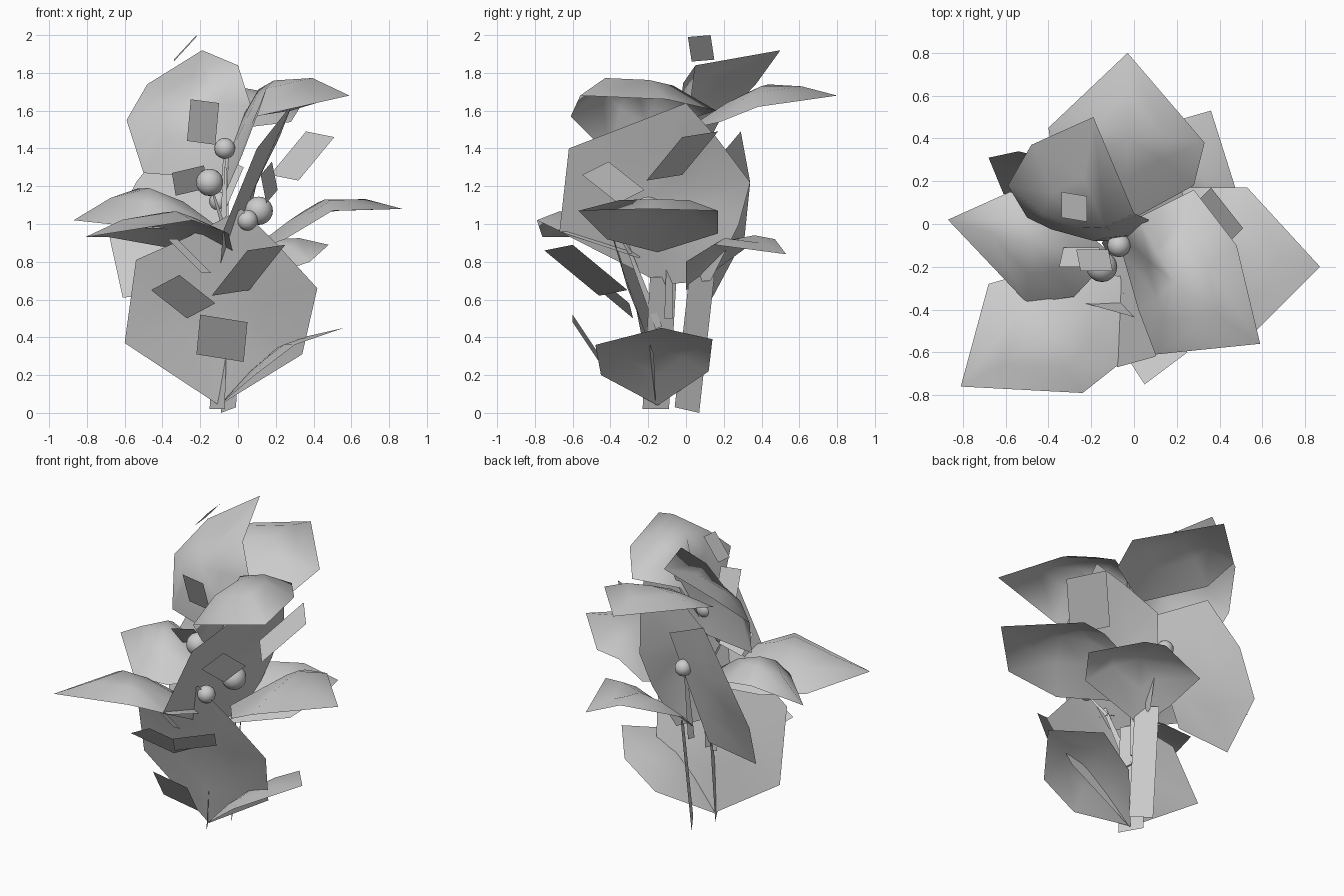
import bpy
import bmesh
from mathutils import Vector

old_cube = bpy.data.objects.get("Cube")
if old_cube:
    bpy.data.objects.remove(old_cube, do_unlink=True)

# One flat grey for the whole plant
GREY = (0.6, 0.6, 0.6, 1)
grey = bpy.data.materials.new("plain grey")
grey.use_nodes = True
grey.diffuse_color = GREY
for node in grey.node_tree.nodes:
    if node.type == "BSDF_PRINCIPLED":
        node.inputs["Base Color"].default_value = GREY


def finish(name, bm, smooth=True):
    """Turn a bmesh into a named, coloured object."""
    bmesh.ops.recalc_face_normals(bm, faces=bm.faces)
    for face in bm.faces:
        face.smooth = smooth
    mesh = bpy.data.meshes.new(name)
    bm.to_mesh(mesh)
    bm.free()
    mesh.materials.append(grey)
    obj = bpy.data.objects.new(name, mesh)
    bpy.context.scene.collection.objects.link(obj)
    return obj


def big_leaf(name, crown, *outline):
    """Cupped leaf: angular outline swelling smoothly to a raised crown."""
    crown = Vector(crown)
    outline = [Vector(p) for p in outline]
    lift = (crown - sum(outline, Vector()) / len(outline)) * 0.2
    bm = bmesh.new()
    rim = [bm.verts.new(p) for p in outline]
    ring = [bm.verts.new((p + crown) / 2 + lift) for p in outline]
    middle = bm.verts.new(crown)
    for i in range(len(rim)):
        j = (i + 1) % len(rim)
        bm.faces.new((rim[i], rim[j], ring[j], ring[i]))
        bm.faces.new((ring[i], ring[j], middle))
    return finish(name, bm)


def flat_piece(name, corner, along, across):
    """Flat four-sided piece from three neighbouring corners."""
    corner, along, across = map(Vector, (corner, along, across))
    bm = bmesh.new()
    points = (corner, along, along + across - corner, across)
    bm.faces.new([bm.verts.new(p) for p in points])
    return finish(name, bm, smooth=False)


def stalk(name, start, end, thick, thin, sides=3):
    """Tapered few-sided rod between two points."""
    start, end = Vector(start), Vector(end)
    axis = end - start
    bm = bmesh.new()
    bmesh.ops.create_cone(bm, cap_ends=True, segments=sides, radius1=thick,
                          radius2=thin, depth=axis.length)
    turn = Vector((0, 0, 1)).rotation_difference(axis).to_matrix()
    bmesh.ops.rotate(bm, verts=bm.verts, matrix=turn)
    bmesh.ops.translate(bm, verts=bm.verts, vec=(start + end) / 2)
    return finish(name, bm, smooth=False)


def berry(name, centre, radius, root):
    """Round berry hung on a thin stalk."""
    bm = bmesh.new()
    bmesh.ops.create_uvsphere(bm, u_segments=16, v_segments=10, radius=radius)
    bmesh.ops.translate(bm, verts=bm.verts, vec=Vector(centre))
    finish(name, bm)
    stalk(name + "_stalk", root, centre, 0.012, 0.005)


# Lower leaves
big_leaf("front_lower_leaf", (-.08, -.27, .58),
         (-.1, -.16, .04), (-.6, -.12, .37), (-.54, -.28, .81), (-.27, -.36, .93),
         (.02, -.44, 1.08), (.2, -.38, .9), (.42, -.31, .66), (.34, -.17, .31))
big_leaf("left_lower_leaf", (.2, -.15, .34),
         (-.1, -.15, .04), (.09, -.45, .2), (.3, -.48, .36),
         (.56, -.13, .45), (.35, .14, .39), (.14, .12, .22))

# Middle leaves
big_leaf("left_middle_leaf", (.46, -.13, 1.13),
         (.05, -.15, .85), (.2, .17, .95), (.37, .17, 1.05), (.53, .17, 1.07),
         (.87, -.2, 1.08), (.5, -.57, 1.07), (.25, -.42, .92))
big_leaf("right_middle_leaf", (-.47, -.1, 1.19),
         (-.1, -.15, .98), (-.28, -.34, .97), (-.5, -.37, .98),
         (-.87, .02, 1.02), (-.58, .15, 1.12), (-.36, .1, 1.07))
big_leaf("front_middle_leaf", (-.4, -.53, 1.06),
         (-.02, -.25, .82), (-.05, -.64, .95), (-.24, -.79, 1.02),
         (-.81, -.76, .93), (-.68, -.28, .93), (-.4, -.2, .88))
big_leaf("back_middle_leaf", (.16, .25, .92),
         (-.05, 0, .65), (.38, 0, .8), (.48, .15, .89), (.36, .53, .84),
         (.15, .47, .92), (-.23, .34, .89), (-.15, .15, .75))
big_leaf("upright_side_leaf", (.07, -.17, 1.15),
         (-.1, -.12, .68), (-.08, -.67, .96), (.1, -.62, 1.4),
         (.29, 0, 1.64), (.22, .16, 1.46), (.1, .34, 1.22), (.05, .28, 1), (-.02, .13, .7))
big_leaf("upright_back_leaf", (-.3, .21, 1.05),
         (.03, .13, 1.3), (-.33, .29, 1.49), (-.54, .34, 1.22),
         (-.68, .31, .93), (-.61, .14, .61), (-.25, .12, .65))

# Top leaves
big_leaf("back_top_leaf", (-.03, .4, 1.73),
         (-.05, 0, 1.5), (-.37, .24, 1.62), (-.4, .45, 1.7),
         (-.03, .8, 1.68), (.33, .38, 1.62), (.28, .18, 1.54))
big_leaf("right_top_leaf", (-.26, -.02, 1.63),
         (-.1, -.08, 1.24), (-.5, .03, 1.27), (-.59, .18, 1.55), (-.48, .37, 1.74),
         (-.19, .5, 1.92), (0, .05, 1.84), (.07, .02, 1.62), (.02, -.05, 1.38))
big_leaf("left_top_leaf", (.19, -.27, 1.76),
         (-.06, -.12, 1.18), (.02, -.4, 1.36), (.1, -.61, 1.57), (.59, -.56, 1.68),
         (.48, -.1, 1.66), (.28, .16, 1.6), (.02, .03, 1.56), (-.05, -.06, 1.36))

# Small flat leaflets
flat_piece("crown_leaflet", (-.22, .01, 1.99), (-.22, .13, 2), (-.34, .03, 1.86))
flat_piece("upper_leaflet", (-.25, -.22, 1.66), (-.1, -.22, 1.64), (-.27, -.12, 1.44))
flat_piece("left_leaflet", (.36, .17, 1.49), (.51, -.02, 1.46), (.17, -.02, 1.26))
flat_piece("right_leaflet", (-.35, -.2, 1.27), (-.18, -.2, 1.31), (-.33, -.11, 1.15))
flat_piece("inner_leaflet", (.12, -.55, 1.26), (.18, -.41, 1.33), (.15, -.36, 1.11))
flat_piece("front_leaflet", (.05, -.75, .86), (.25, -.6, .89), (-.14, -.46, .62))
flat_piece("lower_leaflet", (-.2, -.6, .52), (.05, -.6, .48), (-.22, -.46, .31))
flat_piece("low_right_leaflet", (-.46, -.46, .65), (-.31, -.48, .73), (-.27, -.28, .5))
flat_piece("narrow_leaflet", (-.37, -.45, .92), (-.32, -.45, .92), (-.19, -.4, .74))

# Blade-like stems
flat_piece("front_stem", (-.15, -.09, .02), (-.07, -.23, .02), (-.13, -.05, .72))
flat_piece("back_stem", (-.09, .07, 0), (-.01, -.06, .03), (-.07, .15, .72))
stalk("main_stem", (-.09, -.1, .5), (-.07, -.08, 1.3), .03, .01)
stalk("front_branch", (-.09, -.15, .45), (-.04, -.32, .9), .025, .012)
stalk("back_branch", (-.06, .04, .6), (-.06, .1, 1.1), .025, .01)

# Berries
berry("right_berry", (-.15, -.2, 1.22), .072, (-.08, -.11, 1))
berry("left_berry", (.11, -.2, 1.07), .075, (-.08, -.11, .9))
berry("front_berry", (.05, -.4, 1.02), .055, (-.04, -.3, .85))
berry("upper_berry", (-.07, -.1, 1.4), .055, (-.08, -.09, 1.2))
berry("back_berry", (-.1, .17, 1.12), .052, (-.06, .08, 1))
